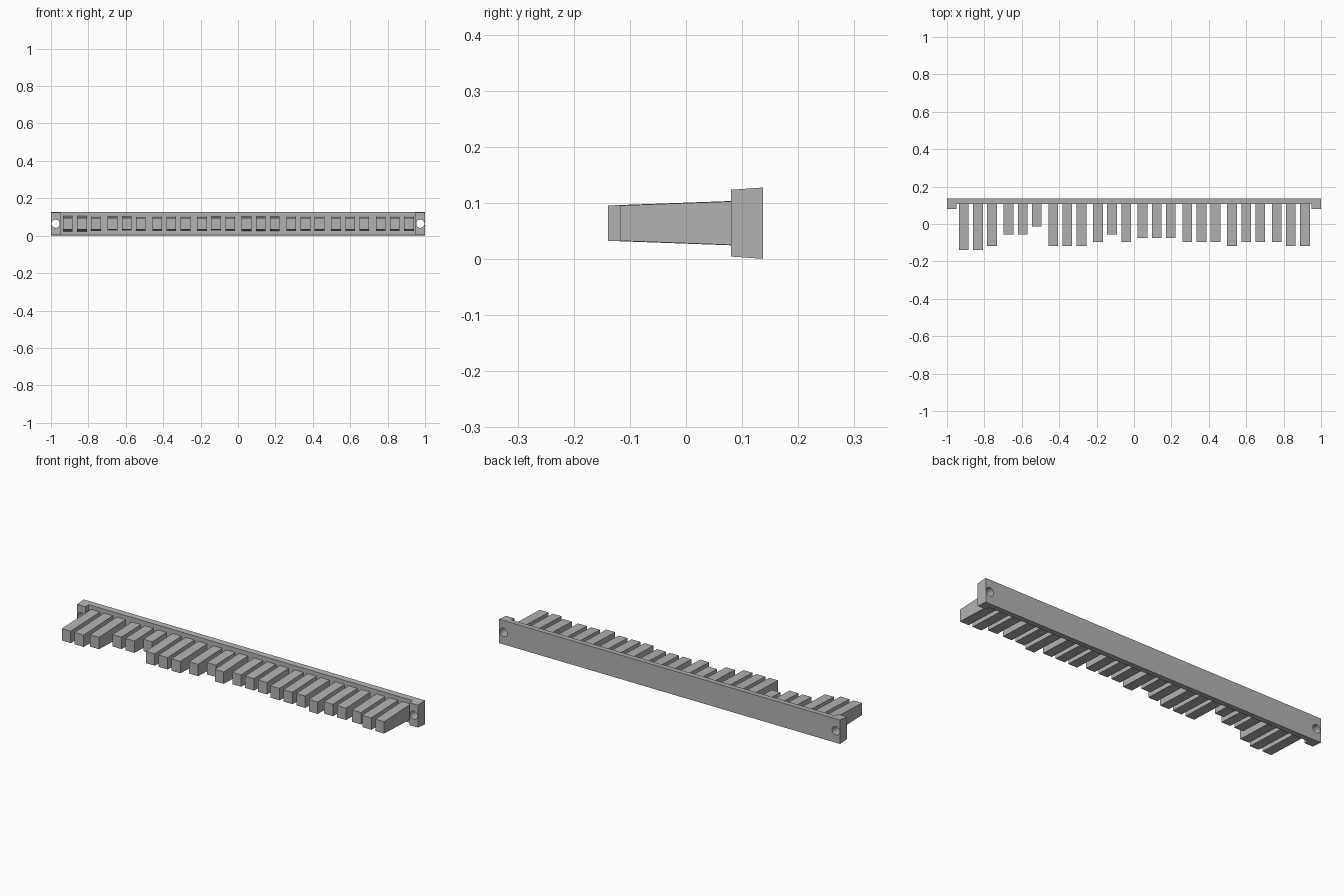
import bpy
import bmesh
from math import pi
from mathutils import Matrix

cube = bpy.data.objects.get("Cube")
if cube:
    bpy.data.objects.remove(cube, do_unlink=True)

GREY = (0.45, 0.45, 0.45, 1.0)
mat = bpy.data.materials.new("plain grey")
mat.use_nodes = True
mat.diffuse_color = GREY
mat.node_tree.nodes["Principled BSDF"].inputs["Base Color"].default_value = GREY

MID = 0.064                            # height of the centre line
BACK, FACE, LUG = 0.137, 0.106, 0.08   # panel depths along y
DRAFT = 0.0365                         # taper of the bars
TIP, WIDTH = 0.0315, 0.052             # half height at the tip, bar width


def add_object(name, bm):
    bmesh.ops.recalc_face_normals(bm, faces=bm.faces)
    mesh = bpy.data.meshes.new(name)
    bm.to_mesh(mesh)
    bm.free()
    mesh.materials.append(mat)
    obj = bpy.data.objects.new(name, mesh)
    bpy.context.collection.objects.link(obj)
    return obj


def drafted_prism(name, outline, half_height):
    """Extrude a plan outline vertically; half_height(y) sets the taper."""
    bm = bmesh.new()
    rings = [[bm.verts.new((x, y, MID + s * half_height(y))) for x, y in outline]
             for s in (-1, 1)]
    low, high = rings
    bm.faces.new(low)
    bm.faces.new(high)
    n = len(outline)
    for i in range(n):
        j = (i + 1) % n
        bm.faces.new((low[i], low[j], high[j], high[i]))
    return add_object(name, bm)


# Back panel with a forward lug at each end
half = [(1, BACK), (1, LUG), (0.95, LUG), (0.95, FACE)]
outline = half + [(-x, y) for x, y in reversed(half)]
panel = drafted_prism("back_panel", outline,
                      lambda y: 0.0595 + 0.004 * (y - LUG) / (BACK - LUG))

# Screw holes through the lugs
bm = bmesh.new()
for x in (-0.975, 0.975):
    bmesh.ops.create_cone(bm, cap_ends=True, segments=24, radius1=0.022,
                          radius2=0.022, depth=0.3,
                          matrix=Matrix.Translation((x, 0.1, MID))
                          @ Matrix.Rotation(pi / 2, 4, "X"))
cutter = add_object("hole_cutter", bm)
cutter.hide_render = True
cutter.hide_set(True)
cut = panel.modifiers.new("screw_holes", "BOOLEAN")
cut.operation = "DIFFERENCE"
cut.solver = "EXACT"
cut.object = cutter

# Tapered bars in groups of three; each digit is steps back from the longest
GROUPS = ["001", "446", "111", "242", "333", "222", "122", "211"]
for g, group in enumerate(GROUPS):
    for k, step in enumerate(group):
        cx = (g - 3.5) * 0.239 + (k - 1) * 0.0755 + 0.002
        tip = -0.139 + 0.021 * int(step)
        x0, x1 = cx - WIDTH / 2, cx + WIDTH / 2
        drafted_prism(f"bar_{g * 3 + k + 1}",
                      [(x0, tip), (x1, tip), (x1, FACE), (x0, FACE)],
                      lambda y, t=tip: TIP + DRAFT * (y - t))
